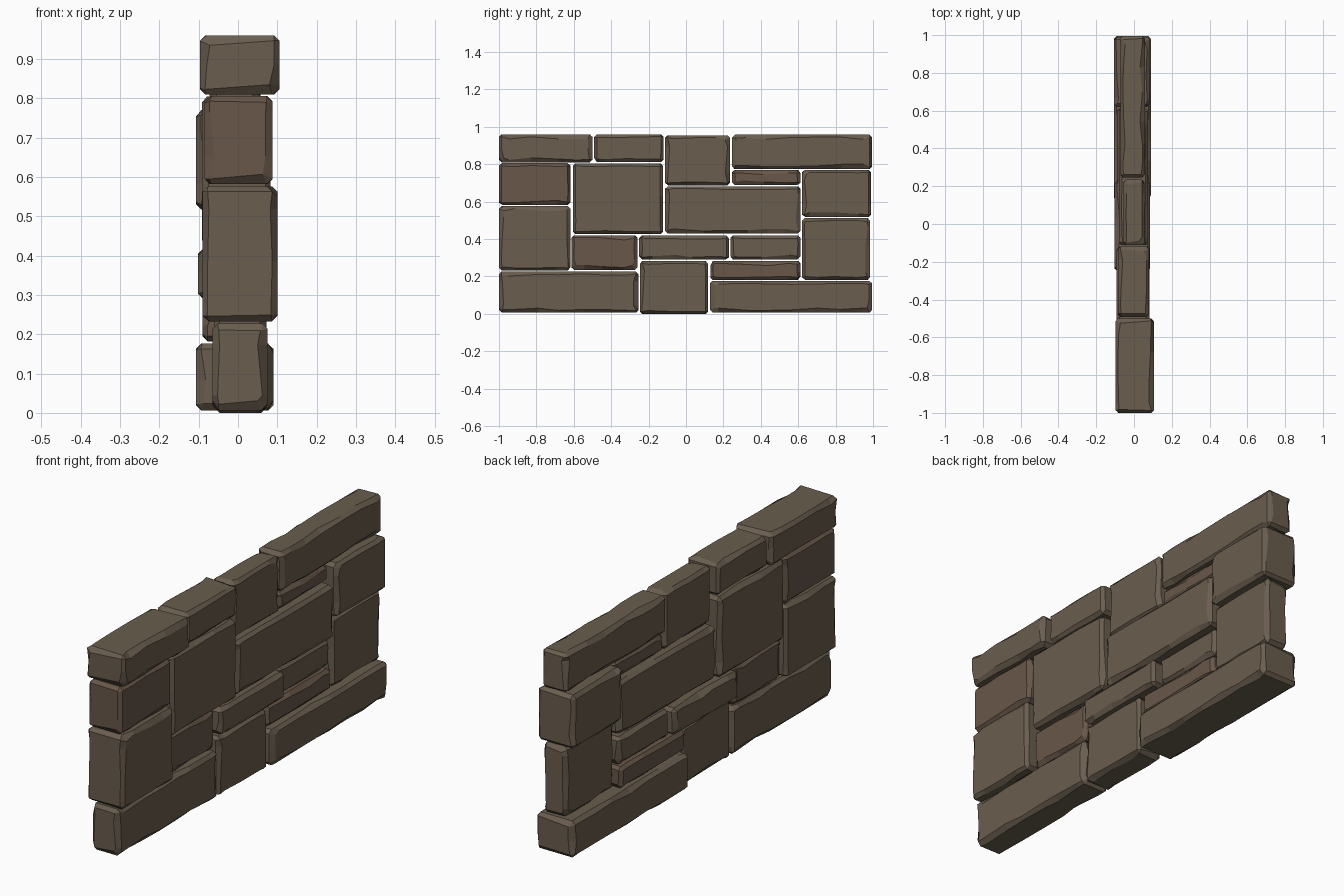
import bpy, bmesh, random
from mathutils import Vector

if "Cube" in bpy.data.objects:
    bpy.data.objects.remove(bpy.data.objects["Cube"])

random.seed(7)

def material(name, rgb):
    m = bpy.data.materials.new(name)
    m.diffuse_color = (*rgb, 1)
    m.use_nodes = True
    m.node_tree.nodes["Principled BSDF"].inputs["Base Color"].default_value = m.diffuse_color
    return m

GREY = material("grey_stone", (0.142, 0.110, 0.077))
BROWN = material("brown_stone", (0.138, 0.095, 0.066))

def stone(name, x, y, z, mat=GREY, bevel=0.013):
    lo, hi = Vector((x[0], y[0], z[0])), Vector((x[1], y[1], z[1]))
    mid, size = (lo + hi) / 2, hi - lo
    bm = bmesh.new()
    bmesh.ops.create_cube(bm, size=1)
    for v in bm.verts:
        v.co = Vector([v.co[i] * size[i] for i in range(3)])
    # extra loops so the edges can wander
    for axis in (1, 2):
        n = max(1, round(size[axis] / 0.12))
        for k in range(n):
            p = Vector((0, 0, 0))
            p[axis] = size[axis] * ((k + random.uniform(0.3, 0.7)) / n - 0.5)
            normal = Vector((0, 0, 0))
            normal[axis] = 1
            bmesh.ops.bisect_plane(bm, geom=bm.verts[:] + bm.edges[:] + bm.faces[:],
                                   plane_co=p, plane_no=normal)
    # chamfer the twelve box edges
    bm.normal_update()
    sharp = [e for e in bm.edges if len(e.link_faces) == 2 and e.calc_face_angle() > 1]
    bmesh.ops.bevel(bm, geom=sharp, offset=bevel, segments=1, affect='EDGES')
    # chips: slide chamfer borders inward within their own flat face
    for v in bm.verts:
        on = [a for a in range(3) if abs(abs(v.co[a]) - size[a] / 2) < 1e-4]
        if len(on) != 1:
            continue
        chip = random.choice((0, 0, 0.003, 0.005, 0.012))
        for a in range(3):
            if a != on[0] and abs(abs(v.co[a]) - (size[a] / 2 - bevel)) < 2e-3:
                v.co[a] -= chip * (1 if v.co[a] > 0 else -1)
    bmesh.ops.recalc_face_normals(bm, faces=bm.faces)
    me = bpy.data.meshes.new(name)
    bm.to_mesh(me)
    bm.free()
    me.materials.append(mat)
    ob = bpy.data.objects.new(name, me)
    ob.location = mid
    bpy.context.collection.objects.link(ob)

# top course
stone("cap_stone_1", (-0.097, 0.105), (-1, -0.50), (0.81, 0.96))
stone("cap_stone_2", (-0.085, 0.08), (-0.493, -0.12), (0.812, 0.96))
stone("cap_stone_3", (-0.055, 0.055), (-0.112, 0.235), (0.687, 0.955))
stone("cap_stone_4", (-0.072, 0.057), (0.245, 0.995), (0.775, 0.958))

# middle courses
stone("wall_stone_1", (-0.092, 0.083), (-0.605, -0.122), (0.427, 0.805))
stone("wall_stone_2", (-0.08, 0.075), (-0.112, 0.612), (0.43, 0.682))
stone("wall_stone_3", (-0.102, 0.085), (-0.25, 0.23), (0.29, 0.418))
stone("wall_stone_4", (-0.08, 0.052), (0.238, 0.612), (0.29, 0.42))
stone("brown_stone_1", (-0.055, 0.045), (0.245, 0.612), (0.688, 0.77))
stone("brown_stone_2", (-0.068, 0.062), (-0.613, -0.26), (0.235, 0.42), BROWN) 
stone("brown_stone_3", (-0.09, 0.062), (0.13, 0.612), (0.182, 0.283), BROWN)
bpy.data.objects["brown_stone_1"].data.materials[0] = BROWN

# end stones
stone("front_end_upper", (-0.085, 0.088), (-1, -0.618), (0.582, 0.806), BROWN)
stone("front_end_lower", (-0.09, 0.10), (-1, -0.618), (0.233, 0.576))
stone("back_end_upper", (-0.107, 0.082), (0.62, 0.99), (0.518, 0.77))
stone("back_end_lower", (-0.062, 0.058), (0.62, 0.985), (0.182, 0.512))

# bottom course
stone("base_stone_1", (-0.065, 0.075), (-1, -0.255), (0.006, 0.227))
stone("base_stone_2", (-0.06, 0.072), (-0.247, 0.118), (0, 0.283))
stone("base_stone_3", (-0.107, 0.09), (0.127, 0.995), (0.006, 0.176))
